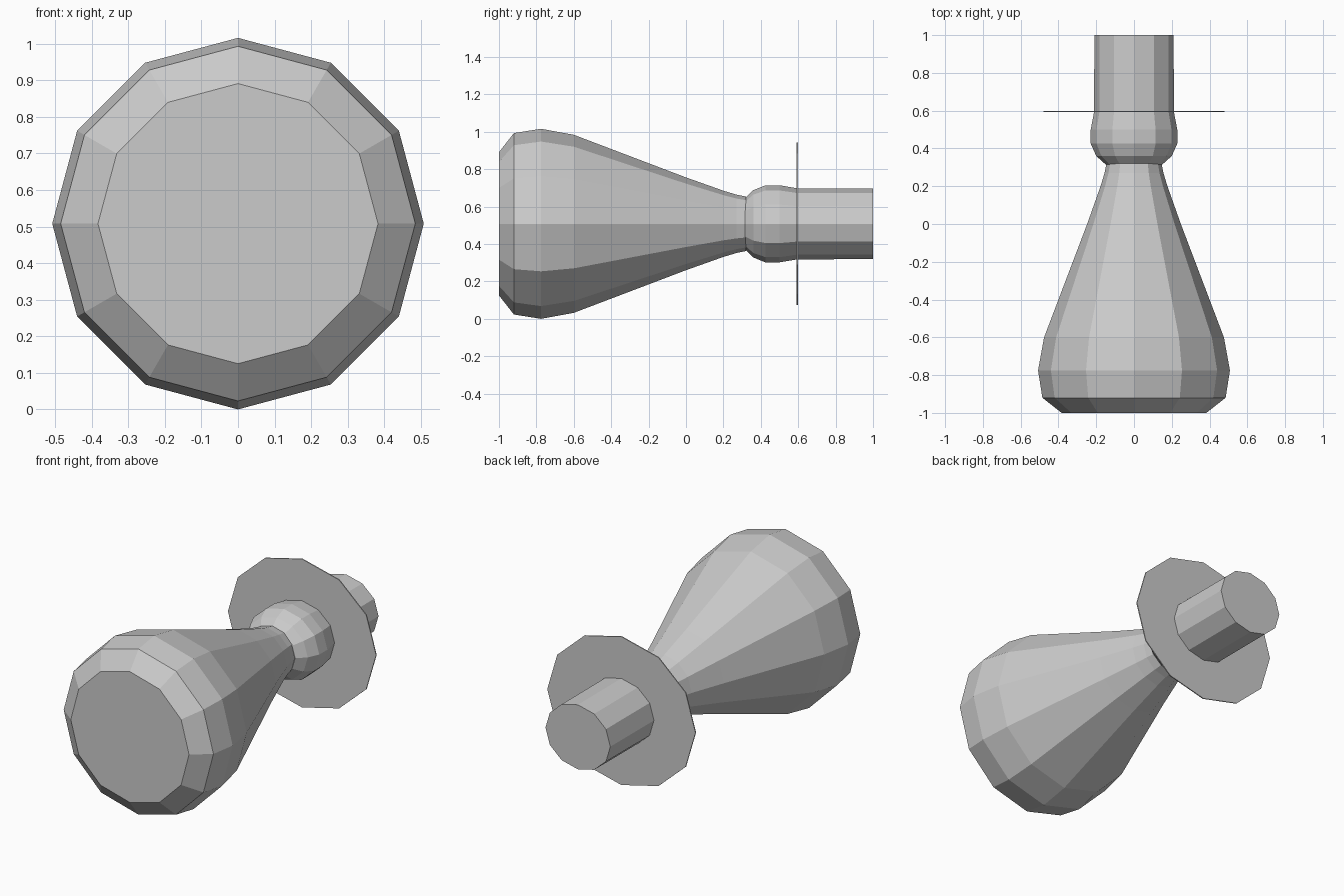
import bpy, bmesh
from math import sin, cos, pi

if "Cube" in bpy.data.objects:
    bpy.data.objects.remove(bpy.data.objects["Cube"])

CZ = 0.508   # height of the long axis
SIDES = 12


def lathe(name, profile, squash=1.0):
    """Revolve (y, radius) pairs round the long axis and cap both ends."""
    bm = bmesh.new()
    rings = []
    for y, r in profile:
        rings.append([bm.verts.new((r * cos(2 * pi * i / SIDES), y,
                                    CZ + squash * r * sin(2 * pi * i / SIDES)))
                      for i in range(SIDES)])
    for a, b in zip(rings, rings[1:]):
        for i in range(SIDES):
            j = (i + 1) % SIDES
            bm.faces.new((a[i], a[j], b[j], b[i]))
    bm.faces.new(rings[0])
    bm.faces.new(rings[-1])
    bmesh.ops.recalc_face_normals(bm, faces=bm.faces)
    mesh = bpy.data.meshes.new(name)
    bm.to_mesh(mesh)
    bm.free()
    obj = bpy.data.objects.new(name, mesh)
    bpy.context.collection.objects.link(obj)
    return obj


# Flared bulb, tapering to the neck
lathe("bulb", [(-1.0, 0.383), (-0.92, 0.485), (-0.775, 0.508), (-0.6, 0.476),
               (0.0, 0.248), (0.2, 0.177), (0.27, 0.156), (0.32, 0.146)])

# Rounded collar running into the rear stem, slightly flattened in height
lathe("collar_and_stem", [(0.315, 0.15), (0.36, 0.2), (0.425, 0.229),
                          (0.5, 0.229), (0.595, 0.211), (1.0, 0.21)], 0.9)

# Thin flange disc
lathe("flange", [(0.592, 0.48), (0.598, 0.48)], 0.905)
